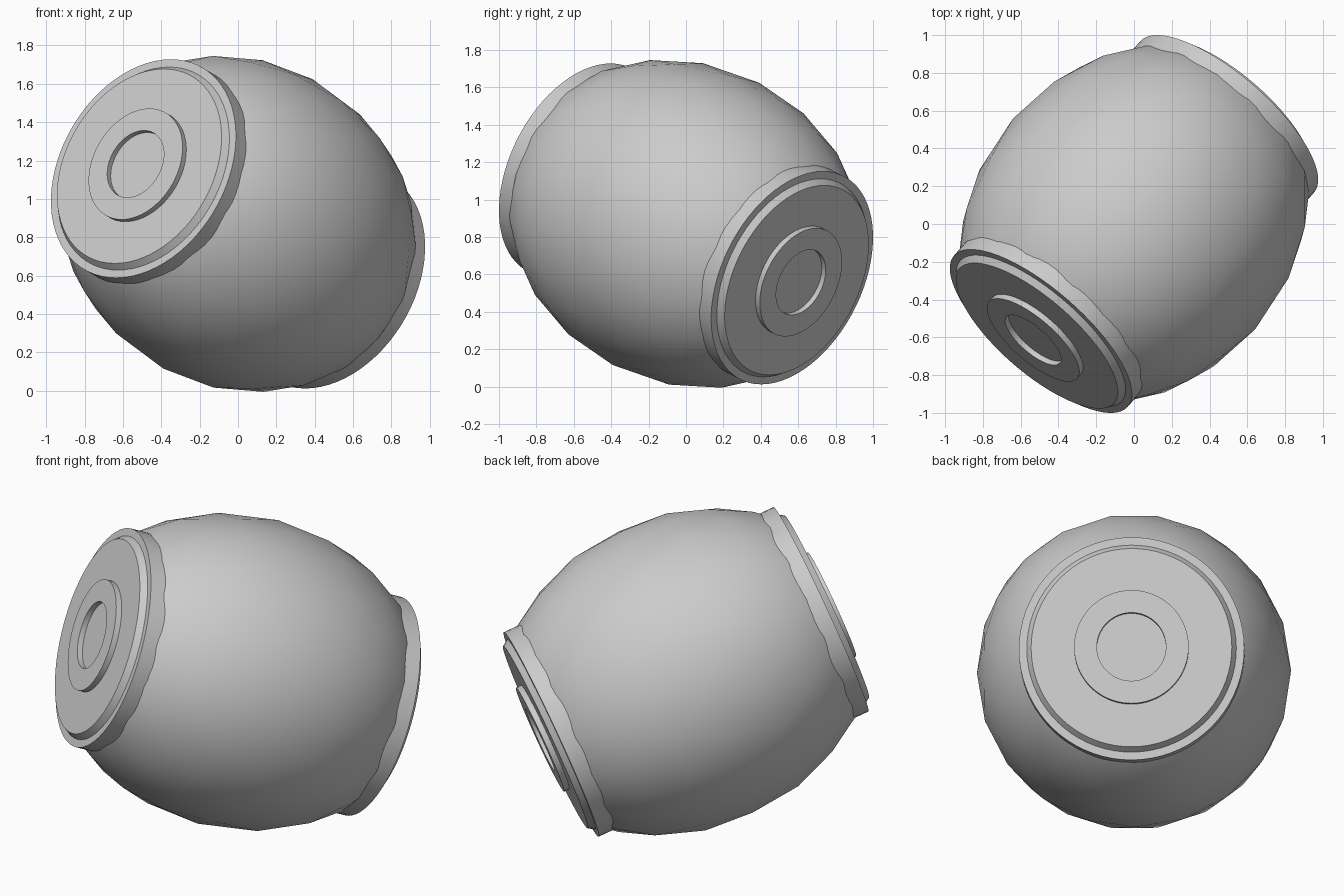
import bpy, bmesh, math
from mathutils import Vector, Matrix

cube = bpy.data.objects.get("Cube")
if cube:
    bpy.data.objects.remove(cube, do_unlink=True)

CENTRE = Vector((0, 0, 0.87))
AXIS = Vector((-0.612, -0.704, 0.358)).normalized()

grey = bpy.data.materials.new("plain_grey")
grey.use_nodes = True
grey.diffuse_color = (0.6, 0.6, 0.6, 1)
grey.node_tree.nodes["Principled BSDF"].inputs["Base Color"].default_value = (0.6, 0.6, 0.6, 1)


def finish(name, bm, direction, angle):
    """Turn the local z axis along direction and make a shaded object."""
    turn = direction.to_track_quat('Z', 'Y').to_matrix().to_4x4()
    bm.transform(Matrix.Translation(CENTRE) @ turn)
    mesh = bpy.data.meshes.new(name)
    bm.to_mesh(mesh)
    bm.free()
    mesh.materials.append(grey)
    mesh.shade_smooth()
    mesh.set_sharp_from_angle(angle=math.radians(angle))
    obj = bpy.data.objects.new(name, mesh)
    bpy.context.collection.objects.link(obj)


# Barrel body: a coarse ellipsoid with both tips sliced off under the caps
bm = bmesh.new()
bmesh.ops.create_icosphere(bm, subdivisions=3, radius=1)
bmesh.ops.scale(bm, vec=(0.85, 0.85, 1.055), verts=bm.verts)
for side in (1, -1):
    bmesh.ops.bisect_plane(bm, geom=bm.verts[:] + bm.edges[:] + bm.faces[:],
                           plane_co=(0, 0, 0.78 * side), plane_no=(0, 0, side),
                           clear_outer=True)
finish("barrel_body", bm, AXIS, 60)

# End caps: rim, raised disc and a boss with a shallow round recess
PROFILE = [(0.61, 0.66), (0.61, 0.805), (0.567, 0.805), (0.543, 0.84),
           (0.31, 0.84), (0.31, 0.872), (0.187, 0.872), (0.187, 0.842), (0, 0.842)]


def end_cap(name, direction):
    bm = bmesh.new()
    verts = [bm.verts.new((r, 0, h)) for r, h in PROFILE]
    edges = [bm.edges.new(pair) for pair in zip(verts, verts[1:])]
    bmesh.ops.spin(bm, geom=verts + edges, cent=(0, 0, 0), axis=(0, 0, 1),
                   angle=math.tau, steps=72, use_merge=True)
    bmesh.ops.remove_doubles(bm, verts=bm.verts, dist=0.0001)
    bmesh.ops.recalc_face_normals(bm, faces=bm.faces)
    # Make the rim side point outwards
    wall = max(bm.faces, key=lambda f: f.calc_center_median().xy.length)
    if wall.normal.dot(wall.calc_center_median()) < 0:
        bmesh.ops.reverse_faces(bm, faces=bm.faces)
    finish(name, bm, direction, 25)


end_cap("front_cap", AXIS)
end_cap("back_cap", -AXIS)
